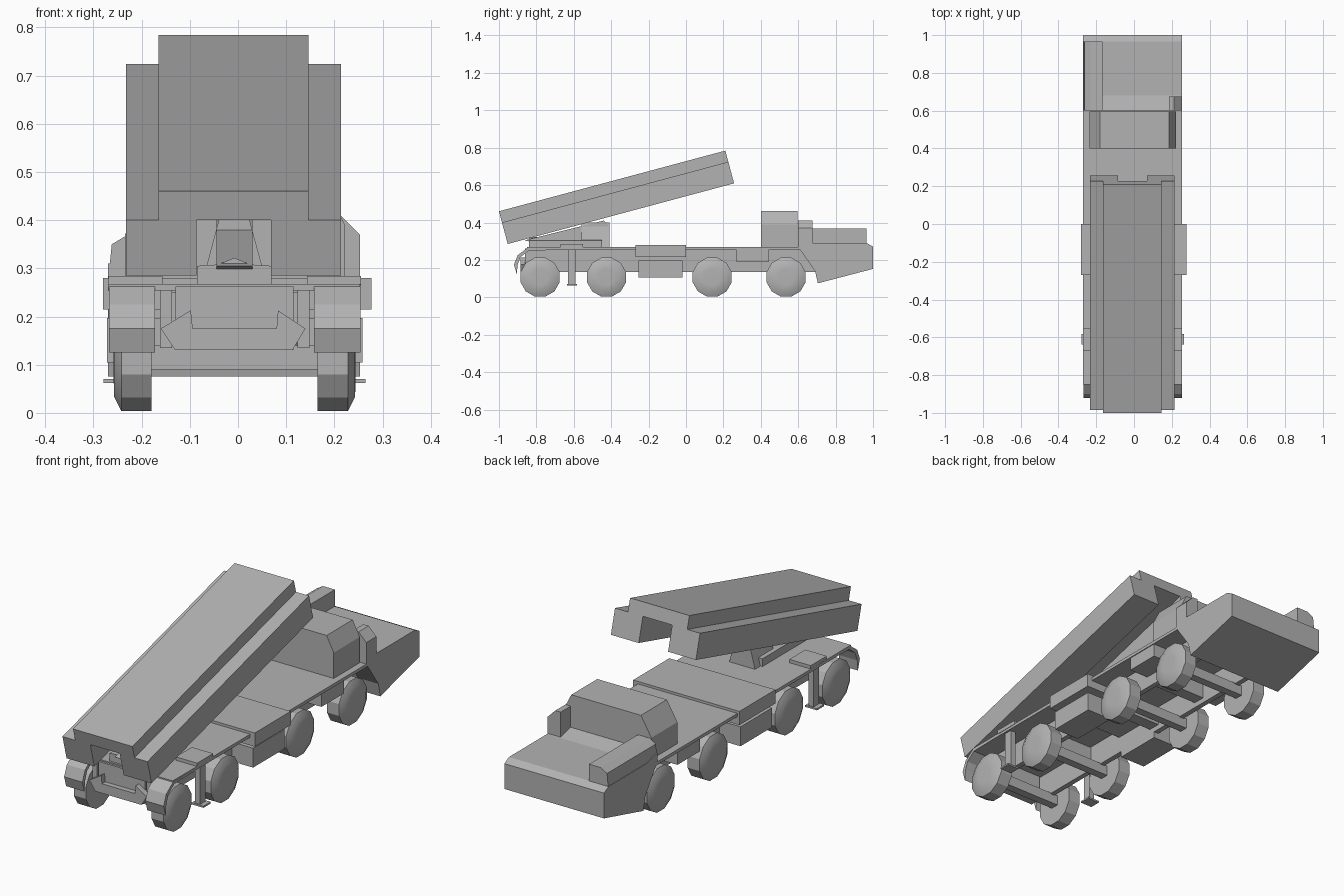
import bpy, bmesh, math
from mathutils import Matrix, Vector

if "Cube" in bpy.data.objects:
    bpy.data.objects.remove(bpy.data.objects["Cube"])

grey = bpy.data.materials.new("plain grey")
grey.use_nodes = True
grey.diffuse_color = (0.45, 0.45, 0.45, 1)
grey.node_tree.nodes["Principled BSDF"].inputs["Base Color"].default_value = (0.45, 0.45, 0.45, 1)
MID = -0.007  # centre line of the vehicle


def finish(name, bm, smooth=None):
    bmesh.ops.recalc_face_normals(bm, faces=bm.faces)
    mesh = bpy.data.meshes.new(name)
    bm.to_mesh(mesh)
    bm.free()
    mesh.materials.append(grey)
    ob = bpy.data.objects.new(name, mesh)
    bpy.context.collection.objects.link(ob)
    if smooth:
        bpy.ops.object.select_all(action='DESELECT')
        bpy.context.view_layer.objects.active = ob
        ob.select_set(True)
        bpy.ops.object.shade_smooth_by_angle(angle=math.radians(smooth))
    return ob


def prism(name, pts, axis, a, b):
    """Extrude a profile: (y, z) points along x, or (x, z) points along y."""
    bm = bmesh.new()
    place = (lambda p, t: (t, p[0], p[1])) if axis == 'x' else (lambda p, t: (p[0], t, p[1]))
    face = bm.faces.new([bm.verts.new(place(p, a)) for p in pts])
    new = bmesh.ops.extrude_face_region(bm, geom=[face])["geom"]
    shift = Vector(place((0, 0), b - a))
    bmesh.ops.translate(bm, vec=shift, verts=[v for v in new if isinstance(v, bmesh.types.BMVert)])
    return finish(name, bm)


def box(name, x0, x1, y0, y1, z0, z1):
    return prism(name, [(y0, z0), (y1, z0), (y1, z1), (y0, z1)], 'x', x0, x1)


def side_box(name, s, inner, outer, *yz):
    return box(name, MID + s * inner, MID + s * outer, *yz)


def wheel(name, s, y, r=0.108, sides=12):
    """Stacked rings from the inner face out to the slightly domed hub."""
    bm = bmesh.new()
    rings = []
    for x, k in ((0.172, 1), (0.235, 1), (0.25, 0.72), (0.251, 0.4)):
        ring = []
        for i in range(sides):
            t = math.tau * (i + 0.5) / sides
            ring.append(bm.verts.new((MID + s * x, y + r * k * math.cos(t), r + r * k * math.sin(t))))
        rings.append(ring)
    for p, q in zip(rings, rings[1:]):
        for i in range(sides):
            j = (i + 1) % sides
            bm.faces.new((p[i], p[j], q[j], q[i]))
    bm.faces.new(rings[0])
    bm.faces.new(rings[-1])
    finish(name, bm, 29)


# Chassis: deck, cross slab and end plates
box("deck", -0.27, 0.253, -0.85, 0.62, 0.253, 0.268)
box("cross_slab", -0.28, 0.277, -0.27, 0.0, 0.215, 0.28)
box("rear_plate", -0.13, 0.115, -0.86, -0.83, 0.13, 0.262)
for i, y in enumerate((-0.5, -0.02, 0.3)):
    box(f"cross_member_{i + 1}", -0.15, 0.135, y - 0.03, y + 0.03, 0.16, 0.25)

# Tow bar with pointed ends
prism("tow_bar", [(-0.16, 0.175), (-0.098, 0.213), (-0.094, 0.175), (0.08, 0.175), (0.083, 0.213),
                  (0.14, 0.175), (0.113, 0.13), (-0.13, 0.13)], 'y', -0.885, -0.855)

# Parts repeated on both sides
fender = [(-0.68, 0.268), (-0.85, 0.262), (-0.90, 0.225), (-0.92, 0.175), (-0.905, 0.125),
          (-0.9, 0.175), (-0.885, 0.215), (-0.84, 0.25), (-0.68, 0.253)]
for s, side in ((1, "left"), (-1, "right")):
    side_box(f"{side}_rail", s, 0.13, 0.155, -0.86, 0.7, 0.135, 0.255)
    side_box(f"{side}_lower_locker", s, 0.13, 0.265, -0.255, -0.02, 0.105, 0.197)
    side_box(f"{side}_front_locker", s, 0.155, 0.256, 0.27, 0.44, 0.19, 0.253)
    prism(f"{side}_fender", fender, 'x', MID + s * 0.165, MID + s * 0.261)
    # Stabiliser jack
    side_box(f"{side}_jack_leg", s, 0.222, 0.25, -0.63, -0.59, 0.065, 0.275)
    side_box(f"{side}_jack_foot", s, 0.21, 0.272, -0.637, -0.583, 0.062, 0.07)
    side_box(f"{side}_jack_bracket", s, 0.15, 0.262, -0.67, -0.55, 0.265, 0.284)
    for i, y in enumerate((-0.78, -0.425, 0.14, 0.535)):
        wheel(f"{side}_wheel_{i + 1}", s, y)
        if s == 1:
            box(f"axle_{i + 1}", MID - 0.175, MID + 0.175, y - 0.02, y + 0.02, 0.09, 0.14)

# Cab: low nose, raised cabin on one side, small pillar on the other
prism("nose", [(0.6, 0.268), (0.69, 0.14), (0.705, 0.075), (1, 0.152), (1, 0.272), (0.965, 0.29),
               (0.68, 0.29), (0.6, 0.31)], 'x', -0.27, 0.253)
cabin = prism("side_cabin", [(-0.27, 0.27), (-0.262, 0.35), (-0.23, 0.369), (-0.168, 0.369),
                             (-0.168, 0.27)], 'y', 0.6, 0.966)
prism("pillar", [(0.185, 0.27), (0.185, 0.41), (0.213, 0.41), (0.253, 0.37), (0.253, 0.27)],
      'y', 0.6, 0.675)
prism("rear_cab", [(-0.235, 0.265), (-0.235, 0.37), (-0.18, 0.462), (0.185, 0.462), (0.222, 0.39),
                   (0.222, 0.265)], 'y', 0.4, 0.595)

# Launcher cradle: tapering pedestal and sloped support
prism("cradle", [(-0.86, 0.305), (-0.74, 0.268), (-0.41, 0.268), (-0.415, 0.385), (-0.44, 0.41),
                 (-0.6, 0.37)], 'x', -0.045, 0.03)
prism("cradle_base", [(-0.085, 0.26), (-0.085, 0.305), (-0.04, 0.308), (-0.008, 0.322),
                      (0.025, 0.308), (0.07, 0.305), (0.07, 0.26)], 'y', -0.84, -0.45)
prism("pedestal", [(-0.075, 0.268), (-0.04, 0.4), (0.024, 0.4), (0.06, 0.268)], 'y', -0.56, -0.41)

# Launcher: stepped channel section, tilted up
section = [(-0.165, 0), (0.146, 0), (0.146, -0.062), (0.214, -0.062), (0.214, -0.181), (0.068, -0.181),
           (0.068, -0.062), (-0.086, -0.062), (-0.086, -0.181), (-0.232, -0.181), (-0.232, -0.062),
           (-0.165, -0.062)]
launcher = prism("launcher", section, 'y', 0, 1.253)
launcher.data.transform(Matrix.Translation((0, -1, 0.46)) @ Matrix.Rotation(math.radians(15), 4, 'X'))
